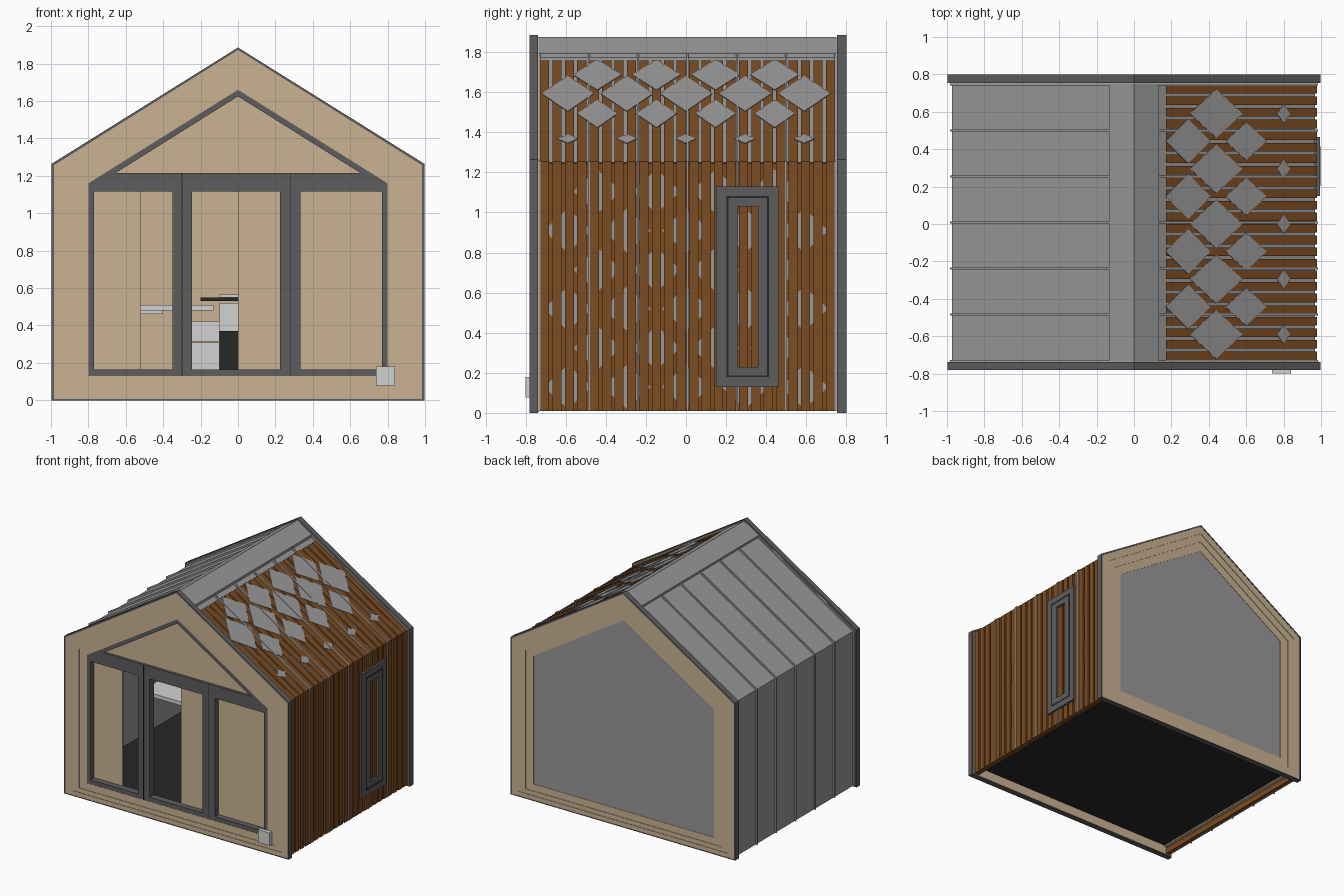
import bpy, bmesh, math
from mathutils import Vector

if "Cube" in bpy.data.objects:
    bpy.data.objects.remove(bpy.data.objects["Cube"])


def material(name, r, g, b):
    m = bpy.data.materials.new(name)
    m.diffuse_color = (r, g, b, 1)
    m.use_nodes = True
    m.node_tree.nodes["Principled BSDF"].inputs["Base Color"].default_value = m.diffuse_color
    return m


TAN = material("pale timber", 0.60, 0.45, 0.29)
DARK = material("dark grey metal", 0.11, 0.11, 0.11)
GREY = material("grey metal", 0.32, 0.32, 0.32)
BROWN = material("brown wood", 0.20, 0.072, 0.015)
BLACK = material("black", 0.02, 0.02, 0.02)
WHITE = material("white", 0.65, 0.65, 0.65)
SLOPE = 0.62 / 0.99
SEC = math.hypot(1, SLOPE)
Y0, Y1 = -0.737, 0.752


def finish(name, bm, mat):
    bmesh.ops.recalc_face_normals(bm, faces=bm.faces)
    me = bpy.data.meshes.new(name)
    bm.to_mesh(me)
    bm.free()
    me.materials.append(mat)
    ob = bpy.data.objects.new(name, me)
    bpy.context.collection.objects.link(ob)
    return ob


def add_prism(bm, pts, vec):
    """Extrude a closed 3D polygon along vec."""
    vec = Vector(vec)
    a = [bm.verts.new(p) for p in pts]
    b = [bm.verts.new(Vector(p) + vec) for p in pts]
    n = len(a)
    bm.faces.new(a)
    bm.faces.new(b[::-1])
    for i in range(n):
        j = (i + 1) % n
        bm.faces.new((a[i], a[j], b[j], b[i]))


def add_box(bm, x0, x1, y0, y1, z0, z1):
    add_prism(bm, [(x0, y0, z0), (x1, y0, z0), (x1, y0, z1), (x0, y0, z1)], (0, y1 - y0, 0))


def boxes(name, mat, *dims):
    bm = bmesh.new()
    for d in dims:
        add_box(bm, *d)
    return finish(name, bm, mat)


def ring(name, mat, outer, inner, vec):
    """Hollow frame between two matching 3D loops, extruded along vec."""
    bm = bmesh.new()
    vec = Vector(vec)
    L = [[bm.verts.new(Vector(p) + o) for p in loop]
         for loop in (outer, inner) for o in (Vector(), vec)]
    n = len(outer)
    for a, b in ((0, 1), (1, 3), (3, 2), (2, 0)):
        for i in range(n):
            j = (i + 1) % n
            bm.faces.new((L[a][i], L[a][j], L[b][j], L[b][i]))
    return finish(name, bm, mat)


def house(w, bottom, eave, apex, y):
    return [(-w, y, bottom), (w, y, bottom), (w, y, eave), (0, y, apex), (-w, y, eave)]


def roof_point(d, x):
    """Point on the roof line sunk d below the gable frame."""
    return x, 1.88 - d * SEC - SLOPE * x


def add_shell(bm, side, d0, d1, y0, y1, top_x=0.0, wall=True):
    """Wall and roof strip between two depths under the frame outline."""
    def line(d):
        pts = [(0.99 - d, 0.01)] if wall else []
        return pts + [roof_point(d, 0.99 - d), roof_point(d, top_x)]
    prof = line(d0) + line(d1)[::-1]
    add_prism(bm, [(side * x, y0, z) for x, z in prof], (0, y1 - y0, 0))


# stepped timber gable frames with dark edge trim, front and back
STEPS = [(0.987, 0.004, 1.258, 1.876), (0.93, 0.04, 1.225, 1.81),
         (0.87, 0.075, 1.19, 1.74), (0.80, 0.13, 1.16, 1.66)]
for label, face, s, back in (("front", -0.779, 1, Y0), ("back", 0.798, -1, Y1)):
    ring(label + "_edge_trim", DARK, house(0.997, 0, 1.264, 1.886, face - s * 0.002),
         house(0.985, 0.006, 1.256, 1.873, face - s * 0.002), (0, back - face, 0))
    for i in range(3):
        y = face + s * 0.004 * i
        ring(f"{label}_timber_step_{i + 1}", TAN, house(*STEPS[i], y),
             house(*STEPS[i + 1], y), (0, s * (0.045 - 0.004 * i), 0))

# back wall: grey outside, timber inside
for name, mat, y, t in (("back_panel", GREY, 0.765, 0.022), ("back_inner_wall", TAN, 0.70, 0.03)):
    bm = bmesh.new()
    add_prism(bm, house(0.81 if mat is GREY else 0.93, 0.12, 1.16, 1.668, y), (0, t, 0))
    finish(name, bm, mat)

# wooden backing and ridge cap on both sides
for name, mat, a in (("wood_backing", BROWN, (0.03, 0.055, Y0, Y1)),
                     ("ridge_cap", GREY, (0.004, 0.03, Y0, Y1))):
    bm = bmesh.new()
    for side in (-1, 1):
        if mat is BROWN:
            add_shell(bm, side, *a)
        else:
            prof = [roof_point(0.004, 0), roof_point(0.004, 0.13),
                    roof_point(0.03, 0.13), roof_point(0.03, 0)]
            add_prism(bm, [(side * x, Y0, z) for x, z in prof], (0, Y1 - Y0, 0))
    finish(name, bm, mat)

# left metal cladding, right metal roof, standing seams
bm = bmesh.new()
add_shell(bm, -1, 0.018, 0.03, Y0, Y1)
finish("left_metal_cladding", bm, GREY)
bm = bmesh.new()
add_shell(bm, 1, 0.021, 0.03, Y0, Y1, 0, False)
finish("right_metal_roof", bm, GREY)
bm = bmesh.new()
for i in range(7):
    y = -0.731 + i * 0.2462
    for side in (-1, 1):
        add_shell(bm, side, 0.006, 0.03, y - 0.005, y + 0.005, 0.125)
finish("standing_seams", bm, GREY)

# right side wooden slats
bm = bmesh.new()
pitch = (Y1 - Y0) / 24
for i in range(24):
    y = Y0 + pitch * (i + 0.5)
    add_shell(bm, 1, 0.012, 0.03, y - 0.023, y + 0.023, 0.17)
finish("wood_slats", bm, BROWN)

# diamond metal shingles over the roof slats
bm = bmesh.new()
for cx, hx, hy, odd in ((0.29, 0.12, 0.12, 1), (0.44, 0.14, 0.13, 0),
                        (0.60, 0.11, 0.10, 1), (0.80, 0.035, 0.05, 0)):
    for k in range(-2, 3 - odd):
        y = (k + 0.5 * odd) * 0.295
        pts = []
        for dx, dy in ((-hx, 0), (0, -hy), (hx, 0), (0, hy)):
            x, z = roof_point(0.009, cx + dx)
            pts.append((x, y + dy, z))
        add_prism(bm, pts, (-0.002, 0, -0.004))
finish("roof_shingles", bm, GREY)

# diamond shingles behind the wall slats
bm = bmesh.new()
for r in range(6):
    odd = r % 2
    for k in range(-2, 3 - odd):
        y, z = (k + 0.5 * odd) * 0.295, 0.13 + r * 0.195
        add_prism(bm, [(0.966, y, z - 0.11), (0.966, y + 0.12, z),
                       (0.966, y, z + 0.11), (0.966, y - 0.12, z)], (-0.005, 0, 0))
finish("wall_shingles", bm, GREY)


# side window
def rect(x, y0, y1, z0, z1):
    return [(x, y0, z0), (x, y1, z0), (x, y1, z1), (x, y0, z1)]


ring("side_window_frame", DARK, rect(0.96, 0.15, 0.465, 0.13, 1.13),
     rect(0.96, 0.26, 0.36, 0.23, 1.03), (0.034, 0, 0))
ring("side_window_groove", BLACK, rect(0.99, 0.202, 0.414, 0.178, 1.082),
     rect(0.99, 0.211, 0.405, 0.187, 1.073), (0.006, 0, 0))

# front glazing frame
FY, FB = -0.770, -0.715
ring("front_window_frame", DARK, house(0.80, 0.13, 1.16, 1.66, FY),
     house(0.77, 0.165, 1.143, 1.625, FY), (0, FB - FY, 0))
boxes("front_beam_and_posts", DARK, (-0.78, 0.78, FY, FB, 1.115, 1.215),
      (-0.35, -0.245, FY, FB, 0.15, 1.13), (0.225, 0.335, FY, FB, 0.15, 1.13))
boxes("post_grooves", BLACK, *[(x - 0.002, x + 0.002, FY - 0.002, FY, 0.13, 1.215)
                               for x in (-0.30, 0.28)])
bm = bmesh.new()
add_prism(bm, [(-0.68, -0.75, 1.205), (0.68, -0.75, 1.205), (0, -0.75, 1.64)], (0, 0.02, 0))
finish("gable_panel", bm, TAN)
boxes("front_panels", TAN, (-0.78, -0.52, -0.725, -0.71, 0.15, 1.13),
      (0.0, 0.24, -0.725, -0.71, 0.15, 1.13), (0.32, 0.78, -0.725, -0.71, 0.15, 1.13))
boxes("wall_box", WHITE, (0.737, 0.84, -0.80, -0.77, 0.078, 0.18))

# floor, edge joist and inner lining
boxes("floor_base", BLACK, (-0.90, 0.935, -0.71, 0.74, 0.06, 0.12))
boxes("floor_top", BLACK, (-0.93, 0.93, -0.72, 0.72, 0.12, 0.15))
boxes("edge_joist", TAN, (-0.93, -0.90, -0.71, 0.74, 0.05, 0.12))
boxes("left_lining", GREY, (-0.934, -0.92, -0.71, 0.70, 0.15, 1.2))

# interior furniture
boxes("desk_top", WHITE, (-0.92, -0.13, 0.10, 0.45, 0.48, 0.51))
boxes("wall_shelf", WHITE, (-0.92, -0.40, 0.45, 0.69, 0.46, 0.49))
boxes("drawer_units", WHITE, (-0.25, -0.10, 0.15, 0.45, 0.15, 0.31),
      (-0.25, -0.10, 0.16, 0.45, 0.315, 0.42))
boxes("counter", WHITE, (-0.10, 0.0, 0.30, 0.69, 0.37, 0.52), (-0.10, 0.0, 0.3, 0.69, 0.55, 0.565))
boxes("counter_base", BLACK, (-0.10, 0.0, 0.29, 0.69, 0.15, 0.37),
      (-0.20, 0.0, 0.32, 0.69, 0.53, 0.55))
